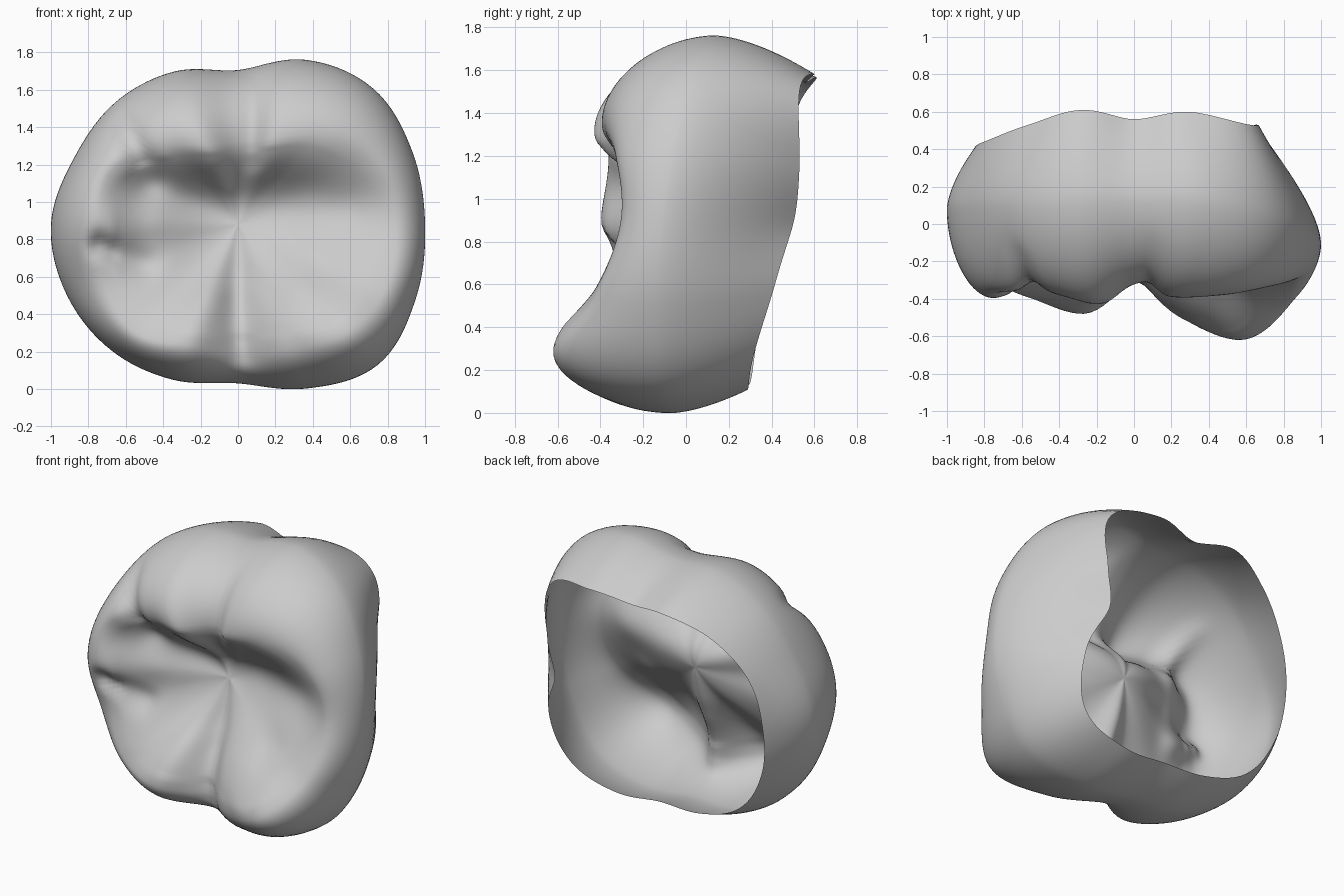
import bpy, bmesh, math

if "Cube" in bpy.data.objects:
    bpy.data.objects.remove(bpy.data.objects["Cube"])

# One row per 22.5 degrees around the crown, counter-clockwise seen from the front:
# outline radius, equator y, opening radius, opening y, ridge radius, ridge y
RINGS = [
    (1.00, -.10, .61, .50, .84, -.31), (1.01, -.04, .70, .53, .80, -.33),
    (1.025, .05, .88, .53, .66, -.38), (.952, .13, .76, .60, .50, -.39),
    (.825, .14, .66, .56, .44, -.33), (.885, .13, .74, .61, .46, -.43),
    (.925, .12, .80, .53, .58, -.38), (.945, .10, .84, .45, .74, -.37),
    (1.00, .08, .85, .41, .74, -.40), (.99, .04, .87, .36, .77, -.33),
    (.955, .00, .87, .32, .80, -.39), (.90, -.04, .80, .30, .70, -.48),
    (.85, -.06, .75, .28, .68, -.35), (.95, -.08, .83, .29, .72, -.51),
    (1.06, -.12, .90, .31, .82, -.62), (1.03, -.12, .78, .41, .86, -.43),
]
# Grooves in the chewing face: x0, z0, x1, z1, width, depth
GROOVES = [
    (-.45, 1.06, .60, .99, .15, .06), (-.74, .77, -.50, .66, .06, .06),
    (-.46, 1.12, -.62, 1.45, .07, .06), (.03, .18, .00, .60, .08, .04),
    (.08, 1.22, .09, 1.65, .06, .035), (.44, .42, .48, .62, .10, .03),
    (-.58, 1.02, -.52, .82, .12, .05),
]
CENTRE_Z, PIT_Y = .88, -.10
SEG, N_IN, N_OUT, N_WALL = 144, 30, 20, 14


def ring_values(t):
    """Smooth periodic interpolation of the ring table."""
    n = len(RINGS)
    i = int(t * n)
    f = t * n - i
    rows = [RINGS[(i + k) % n] for k in (-1, 0, 1, 2)]
    return [.5 * (2 * b + (c - a) * f + (2 * a - 5 * b + 4 * c - d) * f * f
                  + (3 * b - a - 3 * c + d) * f ** 3) for a, b, c, d in zip(*rows)]


def groove_depth(x, z):
    total = 0
    for x0, z0, x1, z1, w, depth in GROOVES:
        dx, dz = x1 - x0, z1 - z0
        u = max(0, min(1, ((x - x0) * dx + (z - z0) * dz) / (dx * dx + dz * dz)))
        d2 = (x - x0 - u * dx) ** 2 + (z - z0 - u * dz) ** 2
        total += depth * math.exp(-d2 / (w * w))
    return total


def profile(vals):
    """Section from the pit over the ridge and equator to the open back edge."""
    R, ye, ro, yo, rr, yr = vals
    pts = []
    for k in range(1, N_IN + 1):
        s = k / N_IN
        blend = .6 * s * s * (3 - 2 * s) + .4 * math.sin(s * math.pi / 2) ** 2
        pts.append((rr * s, PIT_Y + (yr - PIT_Y) * blend, 1))
    for k in range(1, N_OUT + 1):
        a = math.pi / 2 * (1 - k / N_OUT)
        pts.append((rr + (R - rr) * math.cos(a), ye + (yr - ye) * math.sin(a) ** 1.1,
                    math.sin(a)))
    for k in range(1, N_WALL + 1):
        u = k / N_WALL
        pts.append((R + (ro - R) * u ** 1.6, ye + (yo - ye) * u, 0))
    return pts


# Crown shell, open at the back
bm = bmesh.new()
pit = bm.verts.new((0, PIT_Y + groove_depth(0, CENTRE_Z), CENTRE_Z))
columns = []
for j in range(SEG):
    ang = math.tau * j / SEG
    col = []
    for r, y, g in profile(ring_values(j / SEG)):
        x, z = r * math.cos(ang), CENTRE_Z + r * math.sin(ang)
        col.append(bm.verts.new((x, y + g * groove_depth(x, z), z)))
    columns.append(col)
for j in range(SEG):
    a, b = columns[j], columns[(j + 1) % SEG]
    bm.faces.new((pit, a[0], b[0]))
    for k in range(len(a) - 1):
        bm.faces.new((a[k], a[k + 1], b[k + 1], b[k]))

# Soften the basin so the radial layout does not show
for limit, rounds in ((8, 40), (16, 25), (26, 8)):
    basin = [pit] + [v for col in columns for v in col[:limit]]
    for _ in range(rounds):
        bmesh.ops.smooth_vert(bm, verts=basin, factor=.5, use_axis_y=True)

for f in bm.faces:
    f.smooth = True
bm.normal_update()
# Front surface must face -y
if pit.normal.y > 0:
    bmesh.ops.reverse_faces(bm, faces=bm.faces[:])

mesh = bpy.data.meshes.new("tooth_crown")
bm.to_mesh(mesh)
bm.free()
crown = bpy.data.objects.new("tooth_crown", mesh)
bpy.context.collection.objects.link(crown)
